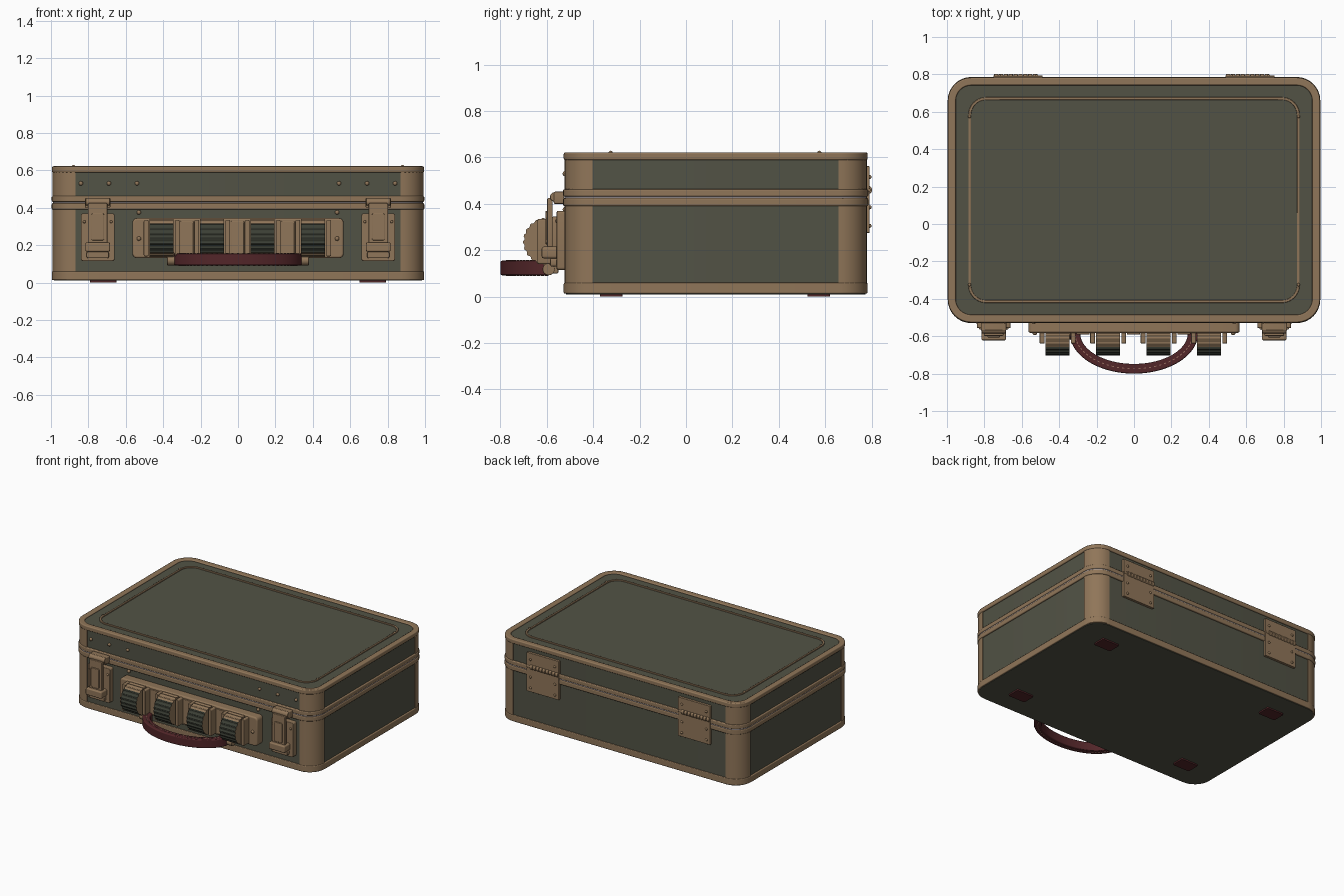
import bpy, bmesh, math
from mathutils import Vector, Matrix

if "Cube" in bpy.data.objects:
    bpy.data.objects.remove(bpy.data.objects["Cube"])

def mat(name, rgb):
    m = bpy.data.materials.new(name)
    m.diffuse_color = (*rgb, 1)
    m.use_nodes = True
    m.node_tree.nodes["Principled BSDF"].inputs["Base Color"].default_value = m.diffuse_color
    return m

GREEN = mat("olive_panel", (0.084, 0.086, 0.060))
BRASS = mat("aged_brass", (0.280, 0.181, 0.100))
RED = mat("oxblood_leather", (0.085, 0.019, 0.022))
DARK = mat("dial_face", (0.045, 0.050, 0.036))
SEAM = mat("seam_metal", (0.42, 0.37, 0.38))
THREAD = mat("thread", (0.30, 0.15, 0.11))
YC = 0.128                                   # centre of the case in y

def finish(name, bm, mats, bevel=0.0):
    bmesh.ops.recalc_face_normals(bm, faces=bm.faces[:])
    me = bpy.data.meshes.new(name)
    bm.to_mesh(me)
    bm.free()
    for m in mats:
        me.materials.append(m)
    for p in me.polygons:
        p.use_smooth = True
    me.set_sharp_from_angle(angle=math.radians(32))
    ob = bpy.data.objects.new(name, me)
    bpy.context.collection.objects.link(ob)
    if bevel:
        b = ob.modifiers.new("bevel", 'BEVEL')
        b.width, b.segments, b.limit_method = bevel, 2, 'ANGLE'
        b.angle_limit = math.radians(40)
        b.harden_normals = True
    return ob

def rrect(cx, cy, hx, hy, r, n=8):
    pts = []
    for k, (sx, sy) in enumerate(((1, 1), (-1, 1), (-1, -1), (1, -1))):
        for i in range(n + 1):
            a = math.pi / 2 * (k + i / n)
            pts.append((cx + sx * (hx - r) + r * math.cos(a), cy + sy * (hy - r) + r * math.sin(a)))
    return pts

def place(axis, u, v, w):
    return {'z': (u, v, w), 'y': (u, w, v), 'x': (w, u, v)}[axis]

def prism(name, pts, axis, a, b, m, bevel=0.0):
    bm = bmesh.new()
    lo = [bm.verts.new(place(axis, u, v, a)) for u, v in pts]
    hi = [bm.verts.new(place(axis, u, v, b)) for u, v in pts]
    bm.faces.new(lo)
    bm.faces.new(hi)
    n = len(pts)
    for i in range(n):
        j = (i + 1) % n
        bm.faces.new((lo[i], lo[j], hi[j], hi[i]))
    return finish(name, bm, [m], bevel)

def ring(name, hx, hy, r, width, z0, z1, m, bevel=0.0):
    """Rounded rectangular hoop around the case."""
    bm = bmesh.new()
    out, inn = rrect(0, YC, hx, hy, r), rrect(0, YC, hx - width, hy - width, r - width)
    loops = [[bm.verts.new((x, y, z)) for x, y in p] for p, z in ((out, z0), (out, z1), (inn, z1), (inn, z0))]
    n = len(out)
    for k in range(4):
        A, B = loops[k], loops[(k + 1) % 4]
        for i in range(n):
            j = (i + 1) % n
            bm.faces.new((A[i], A[j], B[j], B[i]))
    return finish(name, bm, [m], bevel)

def plate(name, x, z0, z1, hx, y0, y1, r=0.008, bevel=0.005, m=BRASS):
    """Rounded plate facing front or back."""
    return prism(name, rrect(x, (z0 + z1) / 2, hx, (z1 - z0) / 2, r, 4), 'y', y0, y1, m, bevel)

def rod(name, x0, x1, y, z, r, m=BRASS, bevel=0.004, n=20):
    pts = [(y + r * math.cos(2 * math.pi * i / n), z + r * math.sin(2 * math.pi * i / n)) for i in range(n)]
    return prism(name, pts, 'x', x0, x1, m, bevel)

def studs(name, places, r, m=BRASS):
    bm = bmesh.new()
    for p in places:
        bmesh.ops.create_icosphere(bm, subdivisions=2, radius=r, matrix=Matrix.Translation(p))
    return finish(name, bm, [m])

# Case shell
prism("case_body", rrect(0, YC, 0.985, 0.645, 0.115), 'z', 0.01, 0.613, GREEN)
ring("bottom_trim", 0.995, 0.655, 0.125, 0.03, 0.013, 0.06, BRASS, 0.006)
ring("lower_lip", 0.996, 0.658, 0.126, 0.03, 0.39, 0.425, BRASS, 0.007)
ring("seam_strip", 0.990, 0.652, 0.120, 0.02, 0.424, 0.432, SEAM)
ring("upper_lip", 0.996, 0.658, 0.126, 0.03, 0.431, 0.463, BRASS, 0.007)
ring("top_trim", 0.995, 0.655, 0.125, 0.042, 0.588, 0.622, BRASS, 0.008)
ring("top_piping", 0.886, 0.550, 0.095, 0.015, 0.608, 0.621, BRASS, 0.004)
studs("piping_studs", [Vector((sx * 0.879, y, 0.62)) for sx in (-1, 1) for y in (-0.325, 0.575)], 0.009)

# Corner caps on base and lid
for k in range(4):
    cx, cy = (0.87, -0.87, -0.87, 0.87)[k], YC + (0.53, 0.53, -0.53, -0.53)[k]
    arc = [math.pi / 2 * (k + i / 10) for i in range(11)]
    pts = [(cx + 0.121 * math.cos(a), cy + 0.121 * math.sin(a)) for a in arc]
    pts += [(cx + 0.10 * math.cos(a), cy + 0.10 * math.sin(a)) for a in reversed(arc)]
    prism(f"base_corner_{k}", pts, 'z', 0.055, 0.395, BRASS)
    prism(f"lid_corner_{k}", pts, 'z', 0.46, 0.592, BRASS)

# Feet
for sx in (-1, 1):
    for y in (-0.322, 0.572):
        prism("foot", rrect(sx * 0.72, y, 0.07, 0.049, 0.01, 3), 'z', 0.0, 0.015, RED)

# Front studs on the lid and beside the lock plate
studs("front_studs", [Vector((s * x, -0.52, z)) for s in (-1, 1)
                      for x, z in ((0.54, 0.53), (0.69, 0.53), (0.84, 0.53), (0.53, 0.375))], 0.012)

# Latches
for s in (-1, 1):
    x = s * 0.75
    plate("latch_base", x, 0.115, 0.37, 0.09, -0.557, -0.51, 0.012)
    plate("latch_lever", x, 0.20, 0.425, 0.052, -0.598, -0.575)
    plate("latch_lever_pad", x, 0.225, 0.37, 0.034, -0.606, -0.59, 0.01, 0.004)
    plate("latch_pivot_block", x, 0.165, 0.215, 0.066, -0.622, -0.55, 0.01, 0.008)
    plate("latch_lower_block", x, 0.13, 0.165, 0.06, -0.585, -0.55, 0.01, 0.006)
    plate("latch_catch", x, 0.40, 0.452, 0.068, -0.57, -0.525, 0.006)
    rod("latch_roller", x - 0.066, x + 0.066, -0.566, 0.43, 0.020)
    studs("latch_studs", [Vector((x + dx, -0.557, z)) for dx in (-0.072, 0.072) for z in (0.325,)], 0.008)

# Lock plate
plate("lock_plate", 0, 0.13, 0.345, 0.565, -0.583, -0.51, 0.025, 0.012)
studs("lock_plate_studs", [Vector((s * 0.53, -0.583, 0.235)) for s in (-1, 1)], 0.012)

# Knurled number dials with cheeks; the front of each rim is dark
T = 44
for x in (-0.408, -0.138, 0.132, 0.402):
    bm = bmesh.new()
    rim = []
    for xx in (x - 0.064, x + 0.064):
        loop = []
        for i in range(2 * T):
            a = 2 * math.pi * i / (2 * T)
            r = 0.102 if i % 4 < 2 else 0.097
            loop.append(bm.verts.new((xx, -0.60 + r * math.cos(a), 0.238 + r * math.sin(a))))
        rim.append(loop)
        bm.faces.new(loop)
    for i in range(2 * T):
        j = (i + 1) % (2 * T)
        f = bm.faces.new((rim[0][i], rim[0][j], rim[1][j], rim[1][i]))
        c = f.calc_center_median()
        f.material_index = 1 if c.y < -0.600 and abs(c.z - 0.238) < 0.078 else 0
    finish("number_dial", bm, [BRASS, DARK])
    for s in (-1, 1):
        plate("dial_cheek", x + s * 0.083, 0.14, 0.335, 0.013, -0.64, -0.57, 0.008, 0.005)
for x in (-0.273, -0.003, 0.267):
    plate("dial_spacer", x, 0.145, 0.33, 0.035, -0.592, -0.57, 0.006, 0.004)

# Carrying handle with stitches and mounts
arc = [math.pi * (1 + i / 40) for i in range(41)]
hy = -0.583
pts = [(0.343 * math.cos(a), hy + 0.217 * math.sin(a)) for a in arc]
pts += [(0.288 * math.cos(a), hy + 0.165 * math.sin(a)) for a in reversed(arc)]
prism("carry_handle", pts, 'z', 0.092, 0.155, RED, 0.007)
bm = bmesh.new()
for i in range(1, 34):
    a = math.pi * (1 + i / 34)
    d = math.atan2(0.19 * math.cos(a), -0.315 * math.sin(a))
    for z in (0.0915, 0.1555):
        M = Matrix.Translation((0.315 * math.cos(a), hy + 0.191 * math.sin(a), z))
        M = M @ Matrix.Rotation(d, 4, 'Z') @ Matrix.Diagonal((0.012, 0.005, 0.004, 1))
        bmesh.ops.create_cube(bm, size=1, matrix=M)
finish("handle_stitches", bm, [THREAD])
for s in (-1, 1):
    rod("handle_pin", s * 0.355 - 0.025, s * 0.355 + 0.025, -0.592, 0.118, 0.026)
    plate("handle_lug", s * 0.358, 0.10, 0.16, 0.02, -0.60, -0.55, 0.006)
    plate("handle_end_tab", s * 0.317, 0.10, 0.15, 0.012, -0.64, -0.57, 0.004, 0.002)

# Rear hinges
for s in (-1, 1):
    x = s * 0.62
    plate("hinge_lower_leaf", x, 0.275, 0.455, 0.132, 0.76, 0.791, 0.004, 0.002)
    plate("hinge_upper_leaf", x, 0.465, 0.562, 0.132, 0.76, 0.791, 0.004, 0.002)
    for i in range(9):
        k = x - 0.117 + 0.026 * i
        rod("hinge_knuckle", k - 0.0115, k + 0.0115, 0.783, 0.46, 0.019, BRASS, 0.003, 14)
    rod("hinge_pin", x - 0.13, x + 0.13, 0.783, 0.46, 0.012, BRASS, 0, 12)
    studs("hinge_studs", [Vector((x + dx, 0.791, z)) for dx in (-0.1, 0.1) for z in (0.305, 0.385, 0.515)], 0.009)
